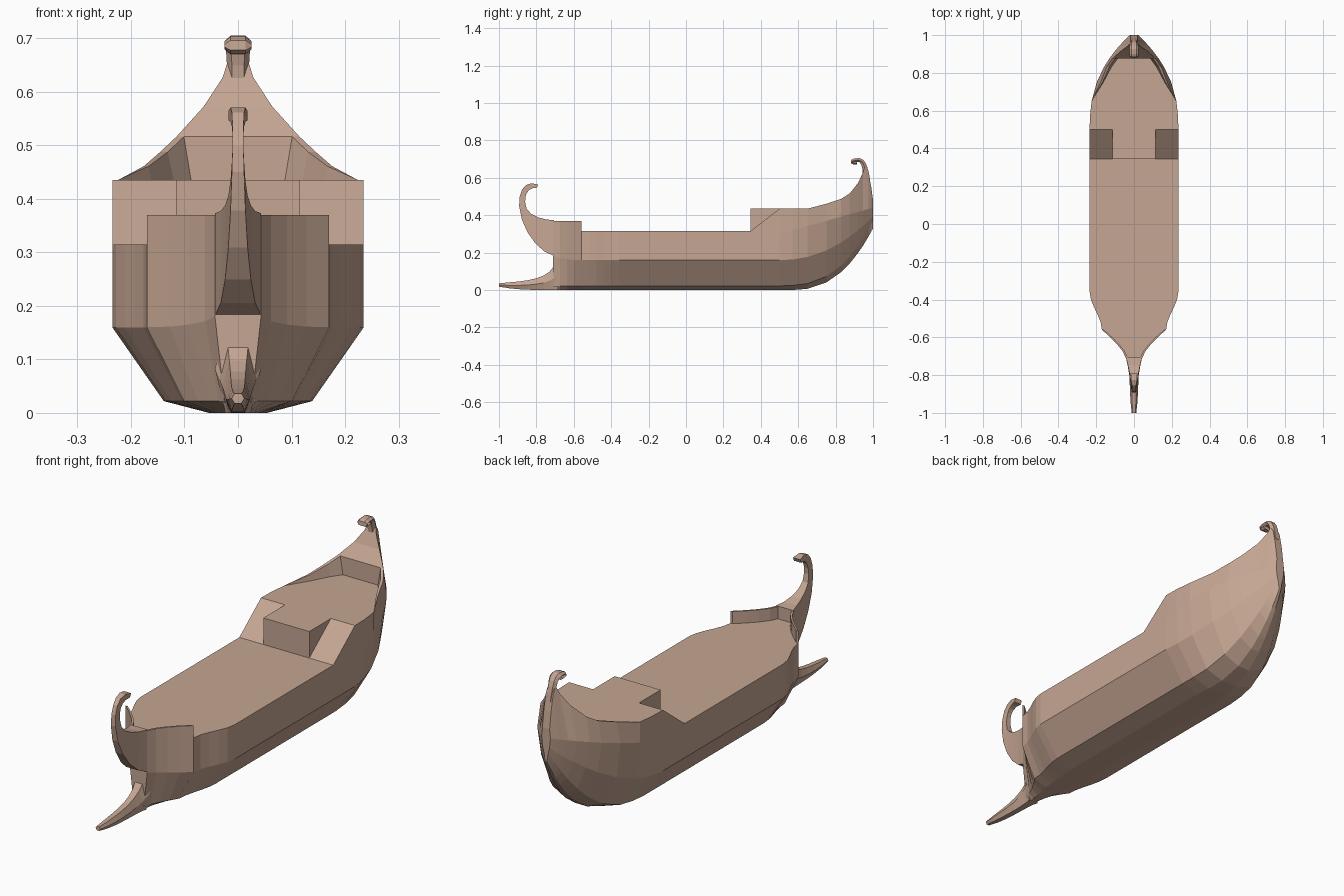
import bpy, bmesh
from mathutils import Vector
from mathutils.geometry import interpolate_bezier

if "Cube" in bpy.data.objects:
    bpy.data.objects.remove(bpy.data.objects["Cube"])

wood = bpy.data.materials.new("wood")
wood.diffuse_color = (0.56, 0.38, 0.29, 1)
wood.use_nodes = True
wood.node_tree.nodes["Principled BSDF"].inputs["Base Color"].default_value = wood.diffuse_color


def loft(name, rings):
    """Skin a row of equal closed rings and cap both ends."""
    bm = bmesh.new()
    rows = [[bm.verts.new(p) for p in r] for r in rings]
    n = len(rows[0])
    for a, b in zip(rows, rows[1:]):
        for i in range(n):
            j = (i + 1) % n
            bm.faces.new((a[i], a[j], b[j], b[i]))
    bm.faces.new(rows[0])
    bm.faces.new(rows[-1])
    bmesh.ops.remove_doubles(bm, verts=bm.verts, dist=0.0004)
    bmesh.ops.dissolve_degenerate(bm, edges=bm.edges, dist=0.0001)
    bmesh.ops.recalc_face_normals(bm, faces=bm.faces)
    me = bpy.data.meshes.new(name)
    bm.to_mesh(me)
    bm.free()
    me.materials.append(wood)
    bpy.context.collection.objects.link(bpy.data.objects.new(name, me))


def curve(a, b, c, d, n):
    """Bezier in the side view, as (y, z) points."""
    pts = [Vector((p[0], p[1], 0)) for p in (a, b, c, d)]
    return [(p.x, p.y) for p in interpolate_bezier(*pts, n)]


def sweep(name, outer, inner, width, hexagon=False):
    """Symmetric bar between two side-view curves; width(s) is the half width."""
    rings = []
    for i, ((oy, oz), (iy, iz)) in enumerate(zip(outer, inner)):
        w = width(i / (len(outer) - 1))
        e = w * 0.55 if hexagon else w
        ring = [(-e, oy, oz), (e, oy, oz), (e, iy, iz), (-e, iy, iz)]
        if hexagon:
            my, mz = (oy + iy) / 2, (oz + iz) / 2
            ring = ring[:2] + [(w, my, mz)] + ring[2:] + [(-w, my, mz)]
        rings.append(ring)
    loft(name, rings)


def section(y, keel, bilge, chine, side, sheer, ix, dx, dz):
    """Hull cross-section: outside up to the rail, then inside down to deck."""
    half = [keel, bilge, chine, side, sheer, (ix, sheer[1]), (dx, dz)]
    ring = [(0, y, keel[1])] + [(x, y, z) for x, z in half] + [(0, y, dz)]
    return ring + [(-x, y, z) for x, z in reversed(half)]


def straight(y, w, top, wall=0.0, cz=0.16):
    """Flat-keeled section of the bow and middle."""
    return section(y, (w * 0.23, 0), (w * 0.59, 0.022), (w, cz),
                   (w, (cz + top) / 2), (w, top), w - wall, w - wall, top - (0.055 if wall else 0))


def stern(y, shelf):
    """Section that rises and narrows towards the sternpost."""
    t = (y - 0.5) / 0.5
    w = 0.022 + 0.213 * (1 - t ** 2.5)
    kz = 0.33 * max(0, (y - 0.55) / 0.45) ** 2.6
    s = max(0, (y - 0.65) / 0.307)
    if s <= 1:
        top = 0.435 + 0.08 * s + 0.145 * s ** 6
        sx = 0.018 + 0.19 * (max(0, 0.66 - top) / 0.225) ** 1.5 if s else w
    else:
        top, sx = 0.66 - 0.18 * ((y - 0.957) / 0.043) ** 2, 0.018
    ix = sx * 0.8 if shelf else sx - 0.014 * min(1, 2 * s)
    dx = ix * (1 - 0.25 * min(1, s) ** 2)
    return section(y, (0.055 - 0.05 * t, kz), (0.59 * w * (1 - 0.15 * t), kz + 0.022 + 0.02 * t),
                   (w * (1 - 0.2 * t), 0.16 + 0.235 * t ** 2.2), (w, 0.30 + 0.14 * t),
                   (sx, top), ix, dx, top if shelf else 0.435)


# Hull: hollow bow with thin rails, flared middle, raised stern
rings = []
for i in range(5):
    f = i / 4
    rings.append(straight(-0.71 + 0.15 * f, 0.043 + 0.127 * f ** 1.4, 0.37, 0.011,
                          0.16 + 0.02 * (1 - f) ** 2))
for i in range(6):
    f = i / 5
    rings.append(straight(-0.5595 + 0.2 * f, 0.17 + 0.065 * f * f * (3 - 2 * f), 0.315))
rings.append(straight(0.345, 0.235, 0.315))
rings.append(straight(0.5, 0.235, 0.435))
rings += [stern(y, False) for y in (0.57, 0.65, 0.75, 0.83, 0.875)]
rings += [stern(y, True) for y in (0.8755, 0.92, 0.945, 0.957, 0.975, 0.99, 1.0)]
loft("hull", rings)

# Raised deck block between the two side ramps
x = 0.115
loft("deck_block", [[(-x, y, 0.29), (x, y, 0.29), (x, y, 0.435), (-x, y, 0.435)]
                    for y in (0.345, 0.501)])

# Bow stem with its backward curl
outer = curve((-.705, .182), (-.79, .20), (-.885, .33), (-.892, .45), 6)
outer += curve((-.892, .45), (-.897, .54), (-.855, .59), (-.79, .564), 6)[1:]
inner = curve((-.705, .373), (-.77, .375), (-.865, .40), (-.86, .47), 6)
inner += curve((-.86, .47), (-.862, .52), (-.84, .548), (-.797, .547), 6)[1:]
sweep("bow_stem", outer, inner, lambda s: 0.008 + 0.035 * (1 - s) ** 3.5 + 0.01 * s ** 5)

# Ram reaching forward at the keel
top = curve((-.69, .165), (-.72, .05), (-.85, .05), (-1, .036), 9)
bottom = [(y, 0.018 * (i / 8) ** 5) for i, (y, z) in enumerate(top)]
sweep("ram", top, bottom, lambda s: 0.023 + 0.02 * (1 - s) ** 4 - 0.011 * s ** 6, True)

# Sternpost scroll, thinning as it rolls forward
path = curve((.965, .59), (.96, .65), (.95, .694), (.925, .695), 6)
path += curve((.925, .695), (.875, .697), (.88, .675), (.915, .679), 6)[1:]
outer, inner = [], []
for i, p in enumerate(path):
    a, b = path[max(i - 1, 0)], path[min(i + 1, len(path) - 1)]
    d = Vector((b[0] - a[0], b[1] - a[1])).normalized()
    h = 0.009 + 0.01 * (1 - i / (len(path) - 1)) ** 3
    outer.append((p[0] + d.y * h, p[1] - d.x * h))
    inner.append((p[0] - d.y * h, p[1] + d.x * h))
sweep("stern_scroll", outer, inner, lambda s: 0.018 + 0.007 * min(1, 2 * s), True)
